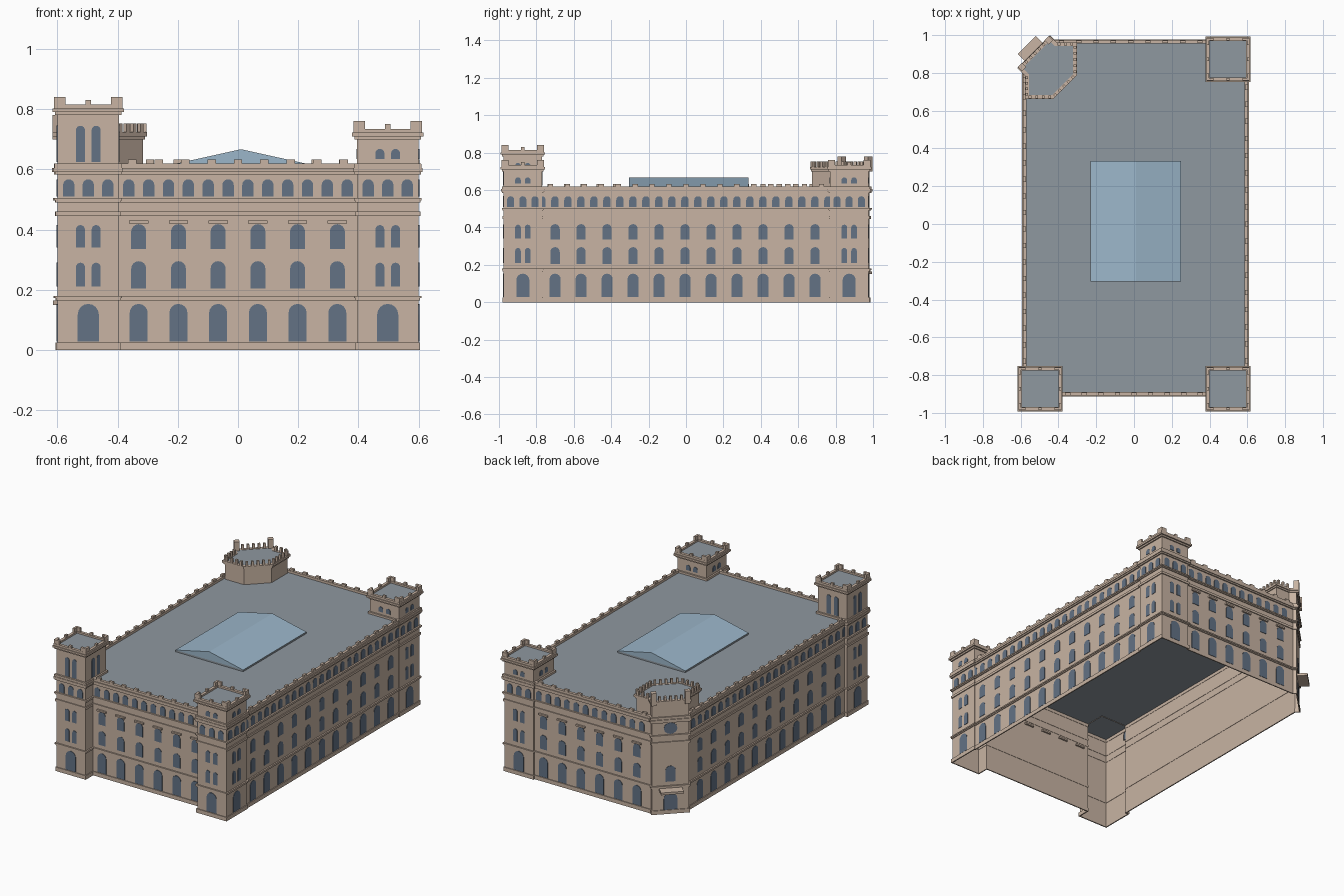
import bpy, bmesh, math
from mathutils import Vector, Matrix

if "Cube" in bpy.data.objects:
    bpy.data.objects.remove(bpy.data.objects["Cube"], do_unlink=True)


def material(name, rgb):
    m = bpy.data.materials.new(name)
    m.use_nodes = True
    m.diffuse_color = (*rgb, 1)
    m.node_tree.nodes["Principled BSDF"].inputs["Base Color"].default_value = (*rgb, 1)
    return m


STONE = material("tan stone", (0.58, 0.456, 0.366))
ROOF = material("grey roof", (0.275, 0.314, 0.35))
WINDOW = material("dark window glass", (0.125, 0.17, 0.235))
GLASS = material("pale skylight glass", (0.33, 0.47, 0.59))


def finish(name, bm, mat, recalc=True):
    if recalc:
        bmesh.ops.recalc_face_normals(bm, faces=bm.faces)
    me = bpy.data.meshes.new(name)
    bm.to_mesh(me)
    bm.free()
    me.materials.append(mat)
    ob = bpy.data.objects.new(name, me)
    bpy.context.collection.objects.link(ob)
    return ob


def edges(poly):
    return [(Vector(a), Vector(b)) for a, b in zip(poly, poly[1:] + poly[:1])]


def outward(a, b):
    d = (b - a).normalized()
    return Vector((d.y, -d.x))


def offset(poly, off):
    # mitred offset of a counter-clockwise outline
    out = []
    for i, p in enumerate(poly):
        p, a, b = Vector(p), Vector(poly[i - 1]), Vector(poly[(i + 1) % len(poly)])
        n1, n2 = outward(a, p), outward(p, b)
        out.append(p + (n1 + n2) * off / (1 + n1.dot(n2)))
    return out


def loop(bm, poly, z):
    return [bm.verts.new((p[0], p[1], z)) for p in poly]


def bridge(bm, lo, hi):
    for i in range(len(lo)):
        j = (i + 1) % len(lo)
        bm.faces.new((lo[i], lo[j], hi[j], hi[i]))


def ring(bm, poly, z0, z1, out, inn=-0.002):
    o, n = offset(poly, out), offset(poly, inn)
    loops = [loop(bm, o, z0), loop(bm, o, z1), loop(bm, n, z1), loop(bm, n, z0)]
    for k in range(4):
        bridge(bm, loops[k], loops[(k + 1) % 4])


def wall(bm, poly, z0, z1):
    bridge(bm, loop(bm, poly, z0), loop(bm, poly, z1))


def cap(bm, poly, z):
    bm.faces.new(loop(bm, poly, z))


def box(bm, p, tangent, length, thick, z0, z1):
    m = (Matrix.Translation((p[0], p[1], (z0 + z1) / 2))
         @ Matrix.Rotation(math.atan2(tangent.y, tangent.x), 4, "Z")
         @ Matrix.Diagonal((length, thick, z1 - z0, 1)))
    bmesh.ops.create_cube(bm, size=1, matrix=m)


def merlons(bm, a, b, step, width, z0, z1, thick=0.015):
    d = b - a
    n = max(1, round(d.length / step))
    for i in range(n):
        box(bm, a + d * (i + 0.5) / n, d, width, thick, z0, z1)


def plate(bm, p, n, outline):
    # thin plate standing just proud of a wall; outline is (across, height)
    t = Vector((-n.y, n.x))
    front, back = [], []
    for u, z in outline:
        q = p + t * u
        front.append(bm.verts.new((*(q + n * 0.003), z)))
        back.append(bm.verts.new((*(q + n * 0.0005), z)))
    bm.faces.new(front)
    bridge(bm, back, front)


def arch(bm, p, n, w, z0, z1):
    r = w / 2
    arc = [(r * math.cos(k * math.pi / 8), z1 - r + r * math.sin(k * math.pi / 8)) for k in range(9)]
    plate(bm, Vector(p), Vector(n), [(-r, z0), (r, z0)] + arc)


# Building outline: corner towers step out, one corner is cut by a clock pier
outline = [(-.6, -.975), (-.395, -.975), (-.395, -.9), (.395, -.9), (.395, -.975),
           (.6, -.975), (.6, -.77), (.595, -.77), (.595, .77), (.6, .77), (.6, .975),
           (.395, .975), (.395, .965), (-.43, .965), (-.445, .98), (-.6, .825),
           (-.58, .805), (-.58, -.77), (-.6, -.77)]
bm = bmesh.new()
wall(bm, outline, 0, 0.6)
finish("main_walls", bm, STONE, False)
bm = bmesh.new()
cap(bm, outline, 0.603)
finish("main_roof", bm, ROOF, False)

# Plinth, string courses and cornice
bm = bmesh.new()
for z0, z1, off in ((0, .025, .005), (.165, .172, .005), (.172, .18, .009), (.445, .46, .006),
                    (.49, .497, .006), (.497, .505, .01), (.583, .592, .008), (.592, .605, .013)):
    ring(bm, outline, z0, z1, off)
finish("stone_bands", bm, STONE)

# Main parapet and battlements
bm = bmesh.new()
ring(bm, outline, 0.605, 0.62, 0.008, -0.01)
for a, b in edges(outline):
    if (b - a).length > 0.5:
        merlons(bm, a, b, 0.088, 0.028, 0.62, 0.633)
finish("main_parapet", bm, STONE)

# Windows and hoods
glass, hoods = bmesh.new(), bmesh.new()


def bay(p, n):
    arch(glass, p, n, .06, .028, .153)
    arch(glass, p, n, .05, .205, .295)
    arch(glass, p, n, .05, .335, .418)


def pair(p, n, z0, z1):
    n = Vector(n)
    for s in (-.026, .026):
        arch(glass, Vector(p) + Vector((-n.y, n.x)) * s, n, .03, z0, z1)


def tower_bay(p, n):
    arch(glass, p, n, .07, .028, .153)
    pair(p, n, .21, .29)
    pair(p, n, .34, .415)
    t = Vector((-n[1], n[0]))
    for s in (-.065, 0, .065):
        arch(glass, Vector(p) + t * s, n, .038, .51, .567)


for y, n in ((-.9, (0, -1)), (.965, (0, 1))):
    for i in range(6):
        x = -.33 + .132 * i
        bay((x, y), n)
        box(hoods, (x, y), Vector((1, 0)), .064, .022, .42, .43)
    for i in range(12):
        arch(glass, (-.363 + .066 * i, y), n, .038, .51, .567)
for x, n in ((.595, (1, 0)), (-.58, (-1, 0))):
    for i in range(11):
        bay((x, -.7 + .139 * i), n)
    for i in range(23):
        arch(glass, (x, -.77 + .0695 * i), n, .04, .51, .567)
for p, n in (((-.4975, -.975), (0, -1)), ((.4975, -.975), (0, -1)), ((.4975, .975), (0, 1)),
             ((.6, -.8725), (1, 0)), ((.6, .8725), (1, 0)), ((-.6, -.8725), (-1, 0))):
    tower_bay(p, n)

# Clock pier: door, windows, clock face and canopy
mid = Vector((-.5225, .9025))
pn, pt = Vector((-1, 1)).normalized(), Vector((1, 1)).normalized()
arch(glass, mid, pn, .08, .026, .135)
arch(glass, mid, pn, .06, .205, .305)
circle = [k * math.pi / 6 for k in range(12)]
plate(glass, mid, pn, [(.04 * math.cos(k), .545 + .036 * math.sin(k)) for k in circle])
box(hoods, mid + pn * .032, pt, .134, .064, .15, .165)
finish("hoods_and_canopy", hoods, STONE)


# Square tower tops
def tower_top(name, cx, cy, top):
    h = .1025
    sq = [(cx - h, cy - h), (cx + h, cy - h), (cx + h, cy + h), (cx - h, cy + h)]
    bm = bmesh.new()
    wall(bm, sq, .6, top - .05)
    ring(bm, sq, .605, .618, .01)
    ring(bm, sq, top - .06, top - .05, .008)
    ring(bm, sq, top - .05, top - .038, .017)
    ring(bm, sq, top - .038, top - .025, .012, -.006)
    for a, b in edges(offset(sq, .004)):
        d = (b - a).normalized()
        for p in (a + d * .012, b - d * .012):
            box(bm, p, d, .037, .014, top - .04, top)
        box(bm, (a + b) / 2, d, .018, .014, top - .025, top - .01)
        n = outward(a, b)
        face_mid = (a + b) / 2 - n * .004
        z1 = .745 if top > .8 else .668
        pair(face_mid, n, .635 if top < .8 else .625, z1)
    finish(name + "_walls", bm, STONE)
    bm = bmesh.new()
    cap(bm, sq, top - .036)
    finish(name + "_roof", bm, ROOF, False)


tower_top("tall_tower", -.4975, -.8725, .84)
tower_top("front_tower", .4975, -.8725, .76)
tower_top("back_tower", .4975, .8725, .76)

# Cut-corner clock tower top
octagon = [(-.565, .675), (-.43, .675), (-.315, .79), (-.315, .95), (-.415, .95),
           (-.445, .98), (-.6, .825), (-.565, .79)]
bm = bmesh.new()
wall(bm, octagon, .6, .72)
ring(bm, octagon, .7, .71, .006)
ring(bm, octagon, .71, .724, .012, -.008)
for a, b in edges(offset(octagon, .003)):
    if (b - a).length > .06:
        merlons(bm, a, b, .032, .014, .724, .752)
for s in (-.1, .1):
    box(bm, mid + pt * s, pt, .032, .032, .7, .78)
finish("clock_tower_walls", bm, STONE)
bm = bmesh.new()
cap(bm, octagon, .722)
finish("clock_tower_roof", bm, ROOF, False)
finish("windows", glass, WINDOW, False)

# Skylight on a low kerb
kerb = [(-.225, -.3), (.245, -.3), (.245, .33), (-.225, .33)]
bm = bmesh.new()
ring(bm, kerb, .603, .614, .004, -.01)
finish("skylight_kerb", bm, ROOF)
bm = bmesh.new()
a, b, c, d = loop(bm, offset(kerb, .004), .614)
r0, r1 = loop(bm, [(.01, -.304), (.01, .334)], .667)
for f in ((a, b, r0), (b, c, r1, r0), (c, d, r1), (d, a, r0, r1)):
    bm.faces.new(f)
finish("skylight", bm, GLASS, False)
